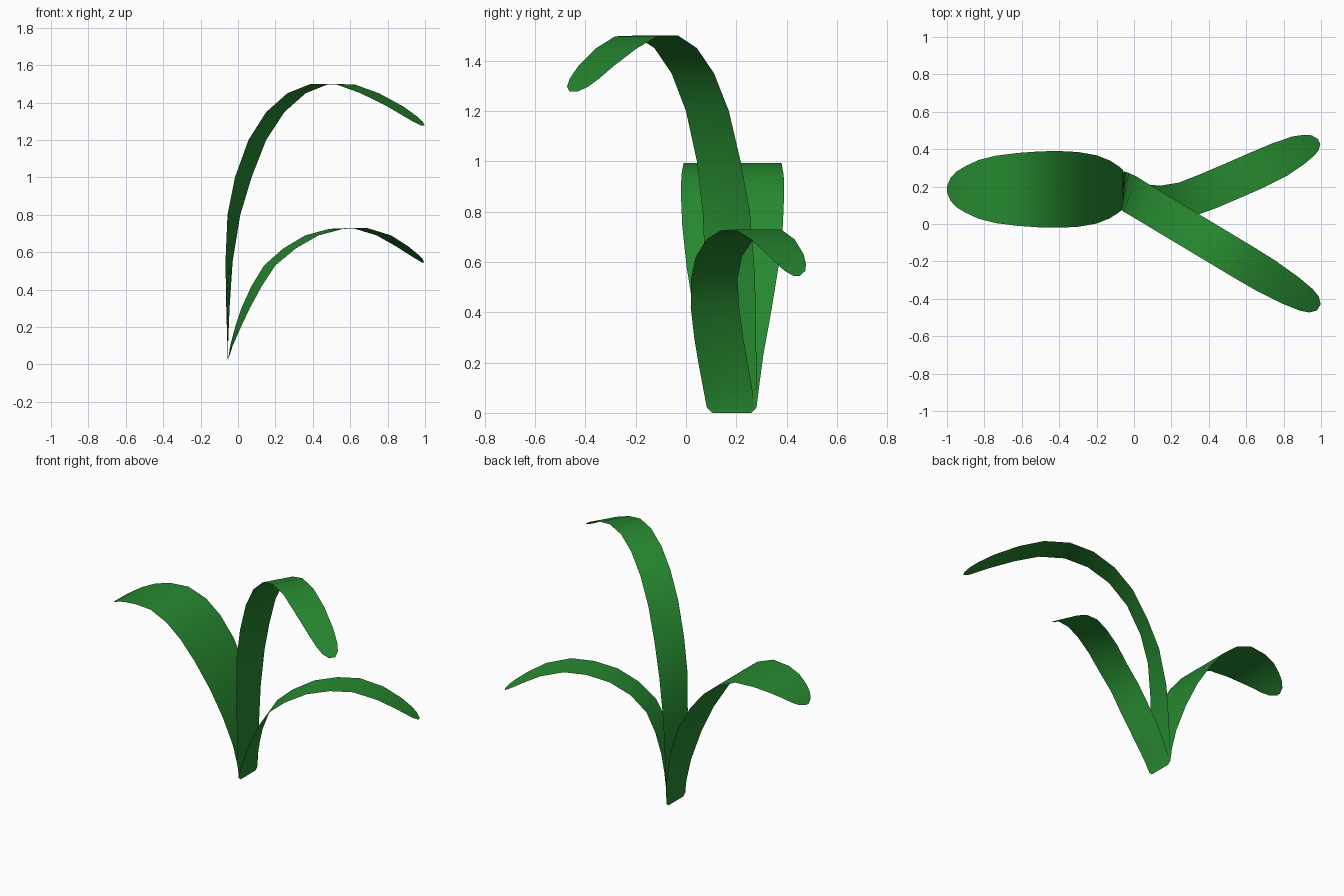
import bpy
from math import sin, cos, radians

mat = bpy.data.materials.new("leaf_green")
mat.diffuse_color = (0.02, 0.25, 0.03, 1)


def leaf(name, stations):
    """Ribbon blade; each station is (x, y, z, width, yaw of the blade)."""
    verts, faces = [], []
    for x, y, z, w, yaw in stations:
        a = radians(yaw)
        dx, dy = -sin(a) * w / 2, cos(a) * w / 2
        for k in (-1, 0, 1):
            verts.append((x + k * dx, y + k * dy, z))
    for i in range(len(stations) - 1):
        for j in (0, 1):
            p = i * 3 + j
            faces.append((p, p + 3, p + 4, p + 1))
    me = bpy.data.meshes.new(name)
    me.from_pydata(verts, [], faces)
    # keep the upper side of the blade facing up
    if sum(p.normal.z * p.area for p in me.polygons) < 0:
        me.flip_normals()
    me.polygons.foreach_set("use_smooth", [True] * len(faces))
    me.materials.append(mat)
    ob = bpy.data.objects.new(name, me)
    bpy.context.collection.objects.link(ob)
    return ob


# Broad leaf arching to the left
broad = [(-.055, 0, .15), (-.056, .02, .19), (-.06, .1, .21), (-.08, .23, .245),
         (-.13, .41, .31), (-.2, .58, .365), (-.3, .745, .4), (-.4, .865, .41),
         (-.5, .945, .407), (-.62, .993, .39), (-.74, .991, .36), (-.83, .972, .315),
         (-.9, .944, .25), (-.95, .915, .19), (-.982, .893, .12), (-1, .88, .03)]
leaf("broad_leaf", [(x, .185, z, w, 0) for x, z, w in broad])

# Tall leaf arching to the front right, in one straight heading
tall = [(-.055, 0, .15, 0), (-.055, .02, .19, 0), (-.055, .1, .2, -1), (-.054, .3, .2, -5),
        (-.048, .55, .2, -11), (-.022, .8, .2, -20), (.028, 1.0, .195, -27),
        (.103, 1.2, .195, -29), (.2, 1.35, .195, -30), (.313, 1.45, .195, -30),
        (.437, 1.5, .195, -30), (.575, 1.497, .195, -30), (.705, 1.45, .19, -31),
        (.84, 1.38, .165, -31), (.92, 1.328, .135, -31), (.962, 1.298, .1, -31),
        (.988, 1.278, .04, -31)]
leaf("tall_leaf", [(x, .18 - .6 * (x + .055), z, w, a) for x, z, w, a in tall])

# Short leaf curving round to the back right
leaf("short_leaf", [
    (-.055, .18, 0, .15, 0), (-.054, .178, .02, .19, 0), (-.035, .165, .1, .195, 4),
    (.0, .147, .2, .198, 9), (.04, .13, .3, .2, 13), (.1, .115, .42, .2, 16),
    (.17, .112, .53, .195, 18), (.275, .13, .62, .195, 20), (.395, .175, .69, .2, 21),
    (.525, .23, .725, .2, 22), (.65, .285, .73, .2, 23), (.78, .345, .69, .19, 24),
    (.88, .395, .63, .16, 24), (.935, .42, .59, .125, 24), (.968, .433, .565, .09, 24),
    (.99, .44, .545, .03, 24)])
